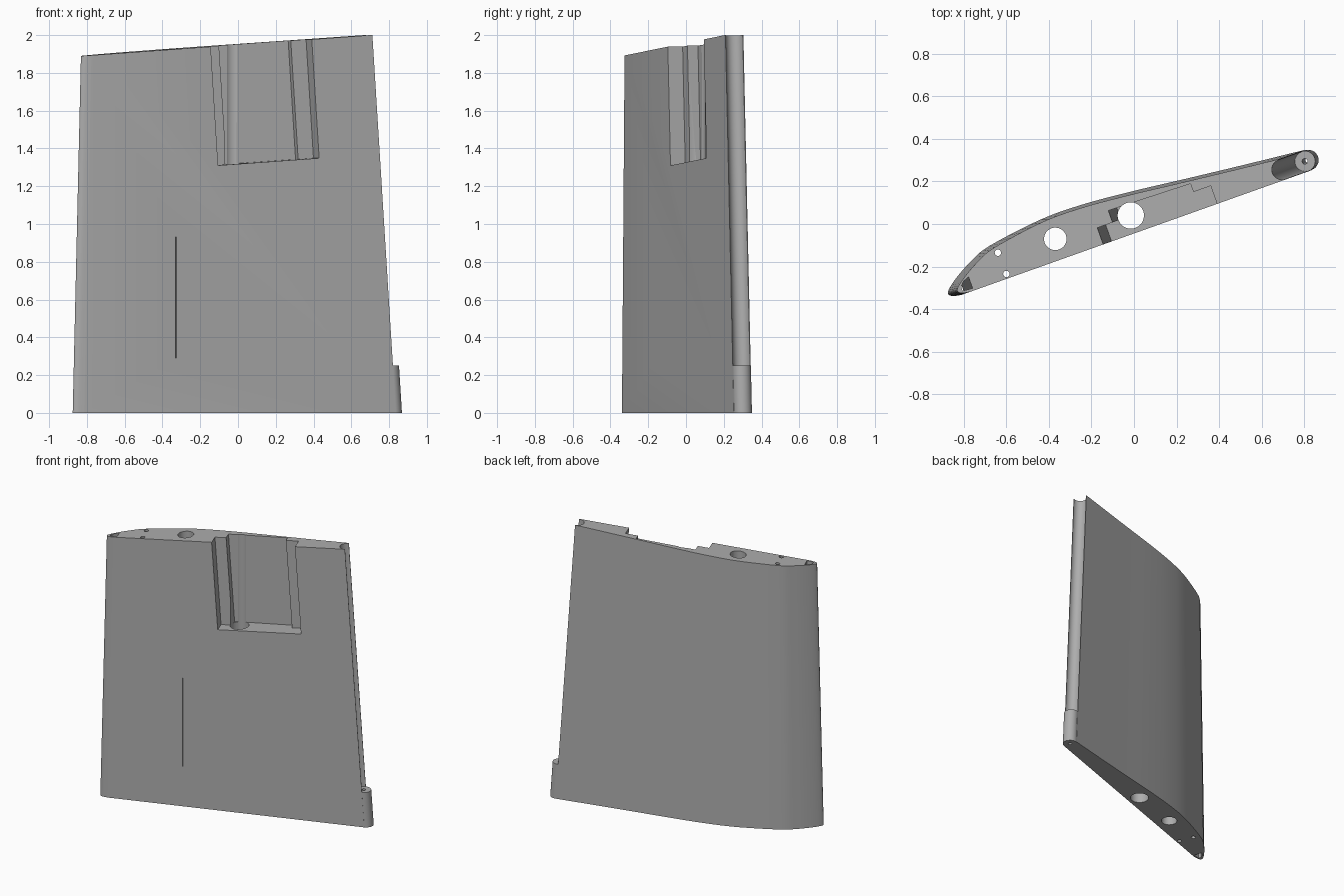
import bpy, bmesh, math

if "Cube" in bpy.data.objects:
    bpy.data.objects.remove(bpy.data.objects["Cube"])

ORIGIN = (-0.81, -0.333)          # lower leading corner of the root section
A = math.radians(19.6)            # chord angle in plan
SLOPE = 0.068                     # tip and pocket floor rise along the chord
LEAN = 0.066                      # trailing edge sweep per unit height
AXIS_U, AXIS_V, R = 1.747, 0.05, 0.047

grey = bpy.data.materials.new("light grey")
grey.diffuse_color = (0.42, 0.42, 0.42, 1)
grey.use_nodes = True
grey.node_tree.nodes["Principled BSDF"].inputs["Base Color"].default_value = grey.diffuse_color


def place(u, v, z):
    """Chord coordinates to model space."""
    return (ORIGIN[0] + u * math.cos(A) - v * math.sin(A),
            ORIGIN[1] + u * math.sin(A) + v * math.cos(A), z)


def loft(name, low, high):
    """Solid between two rings of (u, v, z) points."""
    bm = bmesh.new()
    a = [bm.verts.new(place(*p)) for p in low]
    b = [bm.verts.new(place(*p)) for p in high]
    n = len(a)
    bm.faces.new(a[::-1])
    bm.faces.new(b)
    for i in range(n):
        j = (i + 1) % n
        bm.faces.new((a[i], a[j], b[j], b[i]))
    bmesh.ops.recalc_face_normals(bm, faces=bm.faces)
    me = bpy.data.meshes.new(name)
    bm.to_mesh(me)
    bm.free()
    ob = bpy.data.objects.new(name, me)
    bpy.context.collection.objects.link(ob)
    me.materials.append(grey)
    return ob


def rod(name, u, v, r, z0, z1, lean=0.0, n=32):
    """Round bar leaning along the chord."""
    ring = [(r * math.cos(t * math.tau / n), r * math.sin(t * math.tau / n)) for t in range(n)]
    return loft(name, [(u - lean * z0 + p, v + q, z0) for p, q in ring],
                [(u - lean * z1 + p, v + q, z1) for p, q in ring])


def cut(ob, cutter):
    bpy.context.view_layer.objects.active = ob
    m = ob.modifiers.new("cut", 'BOOLEAN')
    m.operation, m.solver, m.object = 'DIFFERENCE', 'EXACT', cutter
    bpy.ops.object.modifier_apply(modifier=m.name)
    bpy.data.objects.remove(cutter, do_unlink=True)


def smooth(ob):
    bpy.ops.object.select_all(action='DESELECT')
    ob.select_set(True)
    bpy.context.view_layer.objects.active = ob
    bpy.ops.object.shade_smooth_by_angle(angle=math.radians(25))


def spline(pts, steps=5):
    out = []
    for i in range(len(pts) - 1):
        p = [pts[max(0, min(len(pts) - 1, i + k))] for k in (-1, 0, 1, 2)]
        for s in range(steps):
            t = s / steps
            out.append(tuple(0.5 * (2 * b + (c - a) * t + (2 * a - 5 * b + 4 * c - d) * t * t
                                    + (3 * b - a - 3 * c + d) * t ** 3)
                             for a, b, c, d in zip(*p)))
    return out + [pts[-1]]


# Wing panel: curved skin, flat lower face, concave trailing edge
skin = spline([(0, 0), (-0.045, 0.010), (-0.057, 0.034), (-0.004, 0.079), (0.091, 0.133),
               (0.20, 0.173), (0.467, 0.209), (0.669, 0.210), (0.906, 0.191),
               (1.191, 0.159), (1.46, 0.130), (AXIS_U, 0.101)])
skin = [(u, max(v, 0.0)) for u, v in skin]
cove = [(AXIS_U - R * math.sin(t * math.pi / 16), AXIS_V + R * math.cos(t * math.pi / 16))
        for t in range(17)]
low, high = [], []
LE0, LE1, TE1 = -0.057, -0.012, AXIS_U - 2 * LEAN
for u, v in skin:
    f = (u - LE0) / (AXIS_U - LE0)
    tu = LE1 + f * (TE1 - LE1)
    low.append((u, v, 0))
    high.append((tu, v * (0.9 + 0.1 * f), 1.89 + SLOPE * (tu - LE1)))
for u, v in cove + [(AXIS_U, 0.0)]:
    tu = u - 2 * LEAN
    low.append((u, v, 0))
    high.append((tu, v, 1.89 + SLOPE * (tu - LE1)))
panel = loft("wing_panel", low, high)

# Stepped pocket in the lower face, open at the tip
pocket = [(0, -0.05), (0, 0.083), (0.076, 0.083), (0.076, 0.142), (0.482, 0.131),
          (0.482, 0.09), (0.568, 0.09), (0.568, -0.05)]
U0 = 0.706 + LEAN * 1.945
cut(panel, loft("pocket_cutter",
                [(U0 + u - LEAN * 1.31, v, 1.31 + SLOPE * u) for u, v in pocket],
                [(U0 + u - LEAN * 2.2, v, 2.2 + SLOPE * u) for u, v in pocket]))

# Leading edge channel
channel = [(0.06, 0.012), (0.06, 0.07), (0.03, 0.056), (0.012, 0.036), (0.012, 0.016)]
cut(panel, loft("channel_cutter", [(u - 0.048, v, -0.1) for u, v in channel],
                [(u + 0.003, v, 2.1) for u, v in channel]))

# Spar and pin holes running the full height
for x, y, r in ((-0.015, 0.04, 0.062), (-0.37, -0.07, 0.053),
                (-0.64, -0.135, 0.015), (-0.60, -0.235, 0.015)):
    dx, dy = x - ORIGIN[0], y - ORIGIN[1]
    cut(panel, rod("hole_cutter", dx * math.cos(A) + dy * math.sin(A),
                   dy * math.cos(A) - dx * math.sin(A), r, -0.1, 2.2))

# Thin slit in the lower face
slit = [(0.508, -0.02), (0.508, 0.03), (0.513, 0.03), (0.513, -0.02)]
cut(panel, loft("slit_cutter", [(u, v, 0.29) for u, v in slit], [(u, v, 0.93) for u, v in slit]))
smooth(panel)

# Hinge knuckle at the root of the trailing edge
knuckle = rod("hinge_knuckle", AXIS_U, AXIS_V, R + 0.002, 0, 0.25, LEAN)
cut(knuckle, rod("pin_cutter", AXIS_U, AXIS_V, 0.013, -0.1, 0.4, LEAN, 16))
smooth(knuckle)
